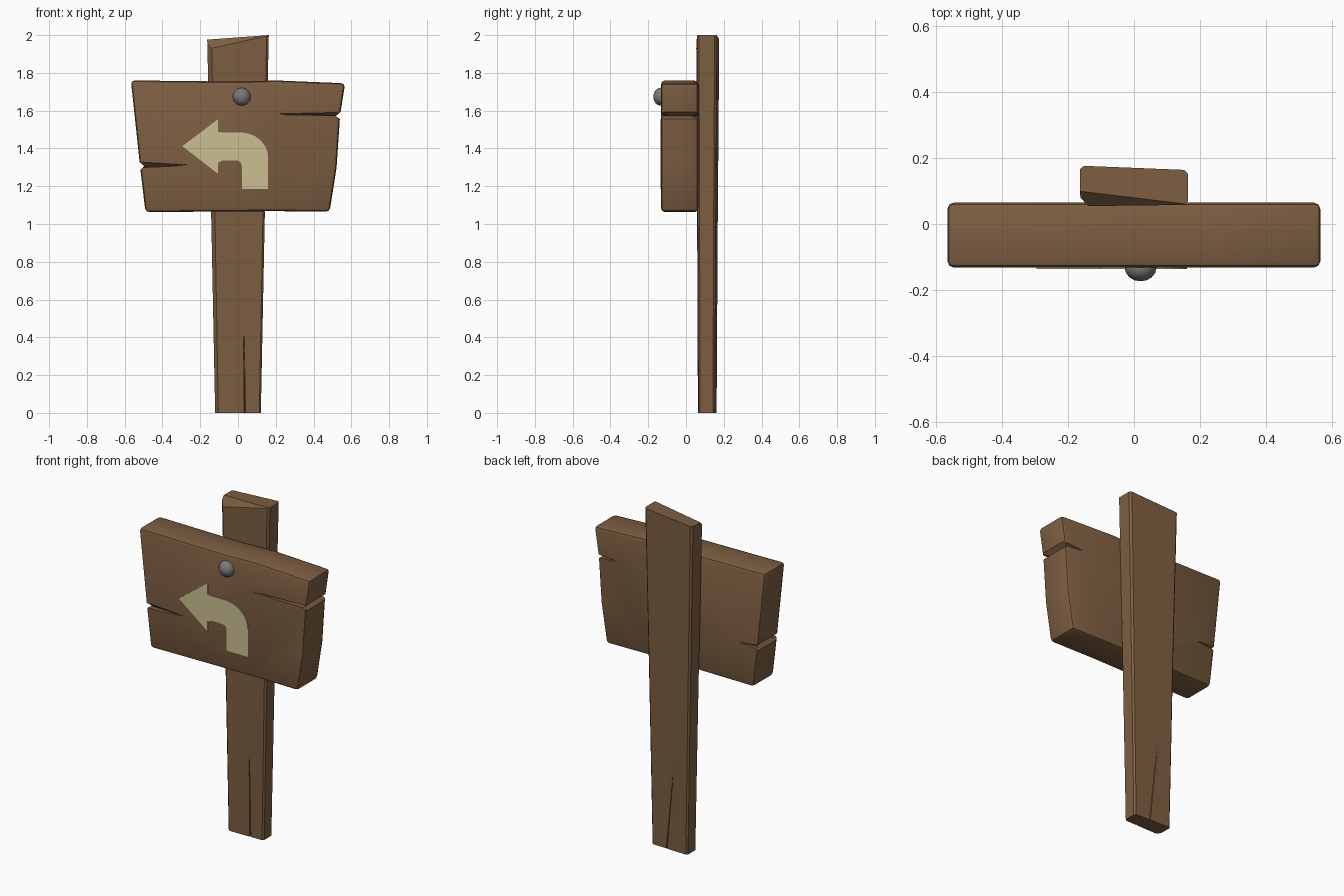
import bpy, bmesh, math
from mathutils import Vector

if "Cube" in bpy.data.objects:
    bpy.data.objects.remove(bpy.data.objects["Cube"])


def material(name, rgb):
    m = bpy.data.materials.new(name)
    m.diffuse_color = (*rgb, 1)
    m.use_nodes = True
    m.node_tree.nodes["Principled BSDF"].inputs["Base Color"].default_value = m.diffuse_color
    return m


wood = material("brown_wood", (0.205, 0.112, 0.054))
paint = material("cream_paint", (0.60, 0.53, 0.29))
metal = material("grey_metal", (0.19, 0.19, 0.19))


def make_object(name, bm, mat):
    bmesh.ops.recalc_face_normals(bm, faces=bm.faces[:])
    me = bpy.data.meshes.new(name)
    bm.to_mesh(me)
    bm.free()
    me.materials.append(mat)
    ob = bpy.data.objects.new(name, me)
    bpy.context.collection.objects.link(ob)
    return ob


def loft(rings):
    """Closed solid through rings of equal point count."""
    bm = bmesh.new()
    vs = [[bm.verts.new(p) for p in r] for r in rings]
    n = len(vs[0])
    for a, b in zip(vs, vs[1:]):
        for i in range(n):
            bm.faces.new((a[i], a[(i + 1) % n], b[(i + 1) % n], b[i]))
    bm.faces.new(vs[0])
    bm.faces.new(vs[-1])
    bmesh.ops.recalc_face_normals(bm, faces=bm.faces[:])
    return bm


def prism(outline, y0, y1):
    return loft([[(x, y, z) for x, z in outline] for y in (y0, y1)])


def carve(ob, points):
    """Cut the convex hull of the points out of an object."""
    bm = bmesh.new()
    for p in points:
        bm.verts.new(p)
    bmesh.ops.convex_hull(bm, input=bm.verts[:])
    cutter = make_object("cutter", bm, wood)
    cutter.hide_render = True
    mod = ob.modifiers.new("carve", "BOOLEAN")
    mod.operation, mod.solver, mod.object = "DIFFERENCE", "EXACT", cutter
    apply(ob, mod)
    bpy.data.objects.remove(cutter)


def apply(ob, mod):
    bpy.context.view_layer.objects.active = ob
    bpy.ops.object.modifier_apply(modifier=mod.name)


def smooth(ob, angle=30):
    bpy.ops.object.select_all(action="DESELECT")
    ob.select_set(True)
    bpy.context.view_layer.objects.active = ob
    bpy.ops.object.shade_smooth_by_angle(angle=math.radians(angle))


# Sign board: irregular outline with rounded edges
board = make_object("sign_board", prism(
    [(-0.567, 1.76), (0, 1.754), (0.2, 1.76), (0.567, 1.745), (0.54, 1.57),
     (0.522, 1.3), (0.485, 1.065), (0.2, 1.068), (-0.49, 1.063), (-0.518, 1.3)],
    -0.132, 0.065), wood)
bev = board.modifiers.new("edges", "BEVEL")
bev.width, bev.segments, bev.angle_limit = 0.02, 2, math.radians(30)
apply(board, bev)
# Splits through the two sides
carve(board, [(x, y, z) for y in (-0.3, 0.3)
              for x, z in ((-0.60, 1.395), (-0.497, 1.307), (-0.60, 1.20))])
carve(board, [(x, y, z) for y in (-0.3, 0.3)
              for x, z in ((0.60, 1.64), (0.518, 1.572), (0.60, 1.51))])
# Cracks running inwards on front and back: mouth, tip and a deep keel
for mouth_x, tip_x, z, half, front, back in (
        (-0.55, -0.19, 1.315, 0.018, -0.132, None), (-0.55, -0.36, 1.312, 0.014, None, 0.065),
        (0.56, 0.08, 1.583, 0.010, -0.132, None), (0.56, 0.38, 1.577, 0.012, None, 0.065)):
    y, s = (front, 1) if front is not None else (back, -1)
    carve(board, [(mouth_x, y - s * 0.01, z + half * 1.3), (mouth_x, y - s * 0.01, z - half),
                  (tip_x, y - s * 0.01, z + 0.002), (tip_x, y - s * 0.01, z - 0.002),
                  (mouth_x, y + s * 0.04, z - half)])
smooth(board)

# Post: chamfered plank widening upwards
section = [(-1, 0.22), (-0.86, 0), (0.93, 0.03), (1, 0.12), (1, 0.8), (0.93, 0.9),
           (-0.93, 1), (-1, 0.92)]
rings = []
for z, w, y0, y1 in ((0, 0.121, 0.063, 0.162), (1.0, 0.141, 0.059, 0.168), (2.0, 0.163, 0.054, 0.176)):
    rings.append([(x * w, y0 + t * (y1 - y0), z + (x * 0.012 - 0.012 if z == 2.0 else 0))
                  for x, t in section])
bm = loft(rings)
# chipped facet along the front of the top
a, b, c = Vector((0.163, 0.058, 1.998)), Vector((-0.163, 0.10, 1.977)), Vector((-0.163, 0.054, 1.925))
n = (b - a).cross(c - a).normalized()
if n.z < 0:
    n = -n
cut = bmesh.ops.bisect_plane(bm, geom=bm.verts[:] + bm.edges[:] + bm.faces[:],
                             plane_co=a, plane_no=n, clear_outer=True)
bmesh.ops.holes_fill(bm, edges=[e for e in cut["geom_cut"] if isinstance(e, bmesh.types.BMEdge)])
post = make_object("post", bm, wood)
# Long cracks rising from the foot, front and back
for x0, x1, top, y, s in ((0.036, 0.028, 0.72, 0.06, 1), (0.02, -0.06, 0.78, 0.166, -1)):
    carve(post, [(x0 - 0.006, y - s * 0.01, -0.02), (x0 + 0.006, y - s * 0.01, -0.02),
                 (x0, y + s * 0.03, -0.02),
                 (x1 - 0.002, y - s * 0.01, top), (x1 + 0.002, y - s * 0.01, top)])
smooth(post, 20)

# Painted arrow: thin plate turning from up to left
bend = [(0.01 + 0.15 * math.sin(t), 1.352 + 0.133 * math.cos(t))
        for t in (math.pi / 2 * i / 8 for i in range(9))]
arrow = [(-0.295, 1.412), (-0.105, 1.555), (-0.105, 1.488), (-0.08, 1.485)] + bend + [
    (0.16, 1.185), (0.02, 1.185), (0.02, 1.31), (0.012, 1.329), (-0.005, 1.337),
    (-0.08, 1.337), (-0.105, 1.325), (-0.105, 1.265)]
make_object("arrow", prism(arrow, -0.136, -0.131), paint)

# Nail head: flattened dome
bm = bmesh.new()
bmesh.ops.create_uvsphere(bm, u_segments=12, v_segments=8, radius=0.048)
for v in bm.verts:
    x, y, z = v.co
    v.co = (0.02 + x, -0.132 - z * 0.86, 1.674 + y)
nail = make_object("nail_head", bm, metal)
smooth(nail, 60)
